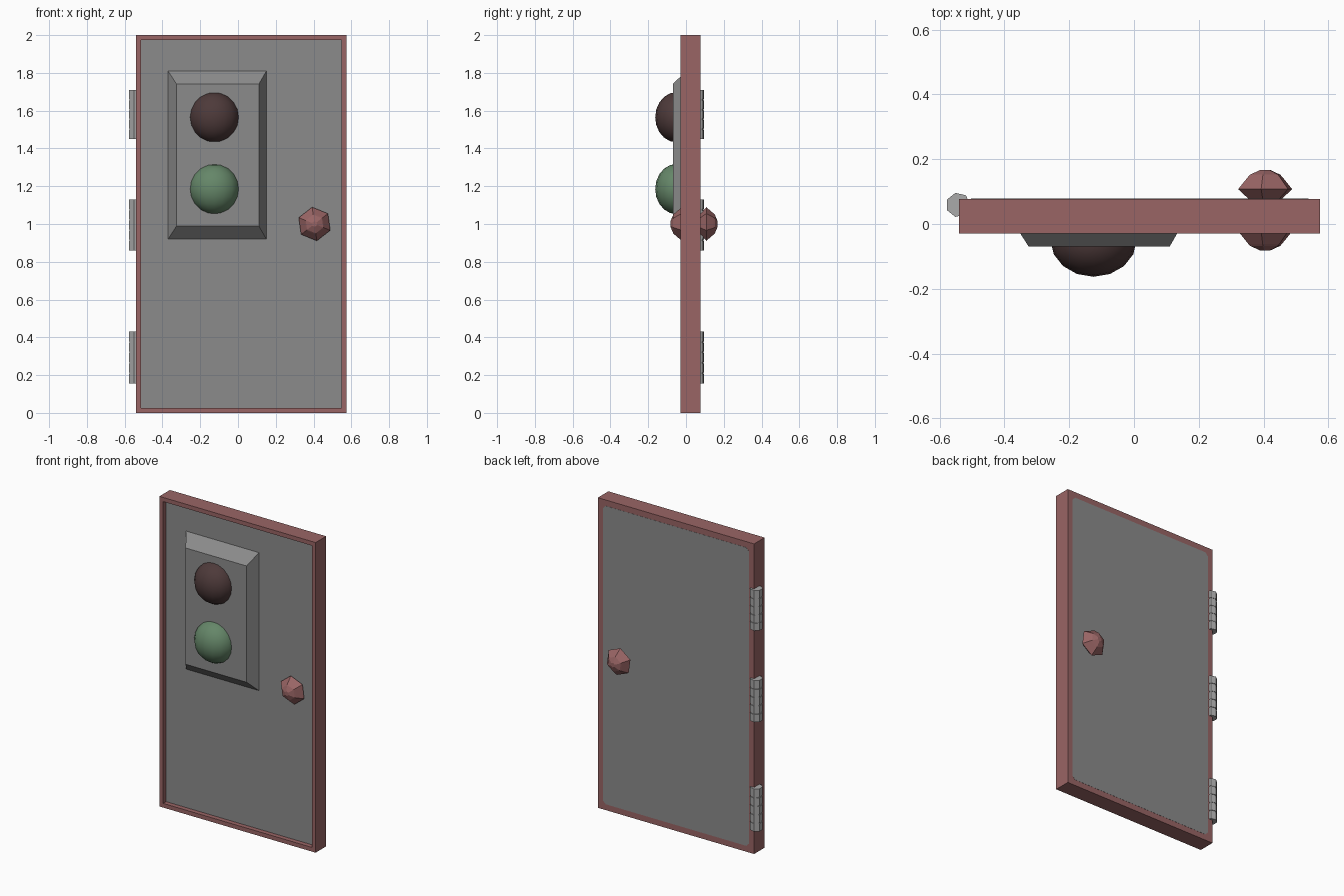
import bpy, bmesh, math
from mathutils import Matrix, Vector

if "Cube" in bpy.data.objects:
    bpy.data.objects.remove(bpy.data.objects["Cube"])


def material(name, color):
    m = bpy.data.materials.new(name)
    m.use_nodes = True
    rgba = (*color, 1)
    m.diffuse_color = rgba
    m.node_tree.nodes["Principled BSDF"].inputs["Base Color"].default_value = rgba
    return m


RED = material("dusty red", (0.32, 0.13, 0.13))
GREY = material("panel grey", (0.26, 0.26, 0.26))
STEEL = material("hinge steel", (0.40, 0.40, 0.40))
DARK = material("dark red lamp", (0.075, 0.042, 0.042))
GREEN = material("green lamp", (0.13, 0.24, 0.14))


def finish(name, bm, *mats):
    bmesh.ops.recalc_face_normals(bm, faces=bm.faces)
    mesh = bpy.data.meshes.new(name)
    bm.to_mesh(mesh)
    bm.free()
    for m in mats:
        mesh.materials.append(m)
    obj = bpy.data.objects.new(name, mesh)
    bpy.context.collection.objects.link(obj)
    return obj


def loft(name, rings, mat):
    """Skin a stack of equal-sized point rings and cap both ends."""
    bm = bmesh.new()
    loops = [[bm.verts.new(p) for p in ring] for ring in rings]
    n = len(loops[0])
    for a, b in zip(loops, loops[1:]):
        for i in range(n):
            j = (i + 1) % n
            bm.faces.new((a[i], a[j], b[j], b[i]))
    bm.faces.new(loops[0])
    bm.faces.new(loops[-1])
    return finish(name, bm, mat)


def rect(x0, x1, z0, z1, y):
    return [(x0, y, z0), (x1, y, z0), (x1, y, z1), (x0, y, z1)]


# Door slab: a solid block whose front is inset and sunk to form the frame
bm = bmesh.new()
x0, x1, y0, y1 = -0.54, 0.575, -0.03, 0.077
bmesh.ops.create_cube(bm, size=1, matrix=Matrix.Translation(
    ((x0 + x1) / 2, (y0 + y1) / 2, 1)) @ Matrix.Diagonal((x1 - x0, y1 - y0, 2, 1)))
bm.normal_update()
front = min(bm.faces, key=lambda f: f.calc_center_median().y)
bmesh.ops.inset_region(bm, faces=[front], thickness=0.038)
sunk = bmesh.ops.extrude_discrete_faces(bm, faces=[front])["faces"][0]
bmesh.ops.translate(bm, verts=sunk.verts, vec=(0, 0.03, 0))
sunk.material_index = 1
finish("door_frame", bm, RED, GREY)

# Back panel: a thin plate with clipped corners
a, b, c, d, k = x0 + 0.036, x1 - 0.036, 0.038, 1.962, 0.02
outline = [(a + k, c), (b - k, c), (b, c + k), (b, d - k),
           (b - k, d), (a + k, d), (a, d - k), (a, c + k)]
loft("back_panel", [[(x, y, z) for x, z in outline] for y in (0.076, 0.078)], GREY)

# Raised lamp housing with sloping sides
loft("lamp_housing", [rect(-0.37, 0.15, 0.92, 1.81, 0.0),
                      rect(-0.325, 0.11, 0.99, 1.74, -0.07)], GREY)

# Flattened round lamps
for name, z, mat in (("upper_lamp", 1.565, DARK), ("lower_lamp", 1.185, GREEN)):
    bm = bmesh.new()
    bmesh.ops.create_uvsphere(bm, u_segments=16, v_segments=10, radius=1,
                              matrix=Matrix.Translation((-0.125, -0.05, z))
                              @ Matrix.Diagonal((0.133, 0.113, 0.133, 1)))
    lamp = finish(name, bm, mat)
    bpy.ops.object.select_all(action="DESELECT")
    lamp.select_set(True)
    bpy.context.view_layer.objects.active = lamp
    bpy.ops.object.shade_smooth_by_angle(angle=math.radians(40))

# Six-sided knobs, one on each face
profile = [(0.035, 0.02), (0.055, 0.035), (0.09, 0.065),
           (0.056, 0.104), (0.05, 0.11), (0.015, 0.125)]
angles = [math.radians(38 + 60 * i) for i in range(6)]
for name, side in (("front_knob", -1), ("back_knob", 1)):
    rings = [[(0.405 + r * math.cos(t), 0.0425 + side * h, 1 + r * math.sin(t))
              for t in angles] for r, h in profile]
    loft(name, rings, RED)


# Hinges: seven-sided knuckles around a slimmer pin
def hinge_ring(r, z):
    return [(-0.543 + r * math.cos(2 * math.pi * i / 7),
             0.059 + r * math.sin(2 * math.pi * i / 7), z) for i in range(7)]


for name, low, high in (("lower", 0.155, 0.43), ("middle", 0.86, 1.13),
                        ("upper", 1.45, 1.71)):
    rings = []
    step = (high - low) / 5
    for i in range(5):
        s, e = low + i * step, low + (i + 1) * step
        rings += [hinge_ring(0.038, s + (0.004 if i else 0)),
                  hinge_ring(0.038, e - (0.004 if i < 4 else 0))]
        if i < 4:
            rings += [hinge_ring(0.034, e - 0.004), hinge_ring(0.034, e + 0.004)]
    loft(name + "_hinge", rings, STEEL)
